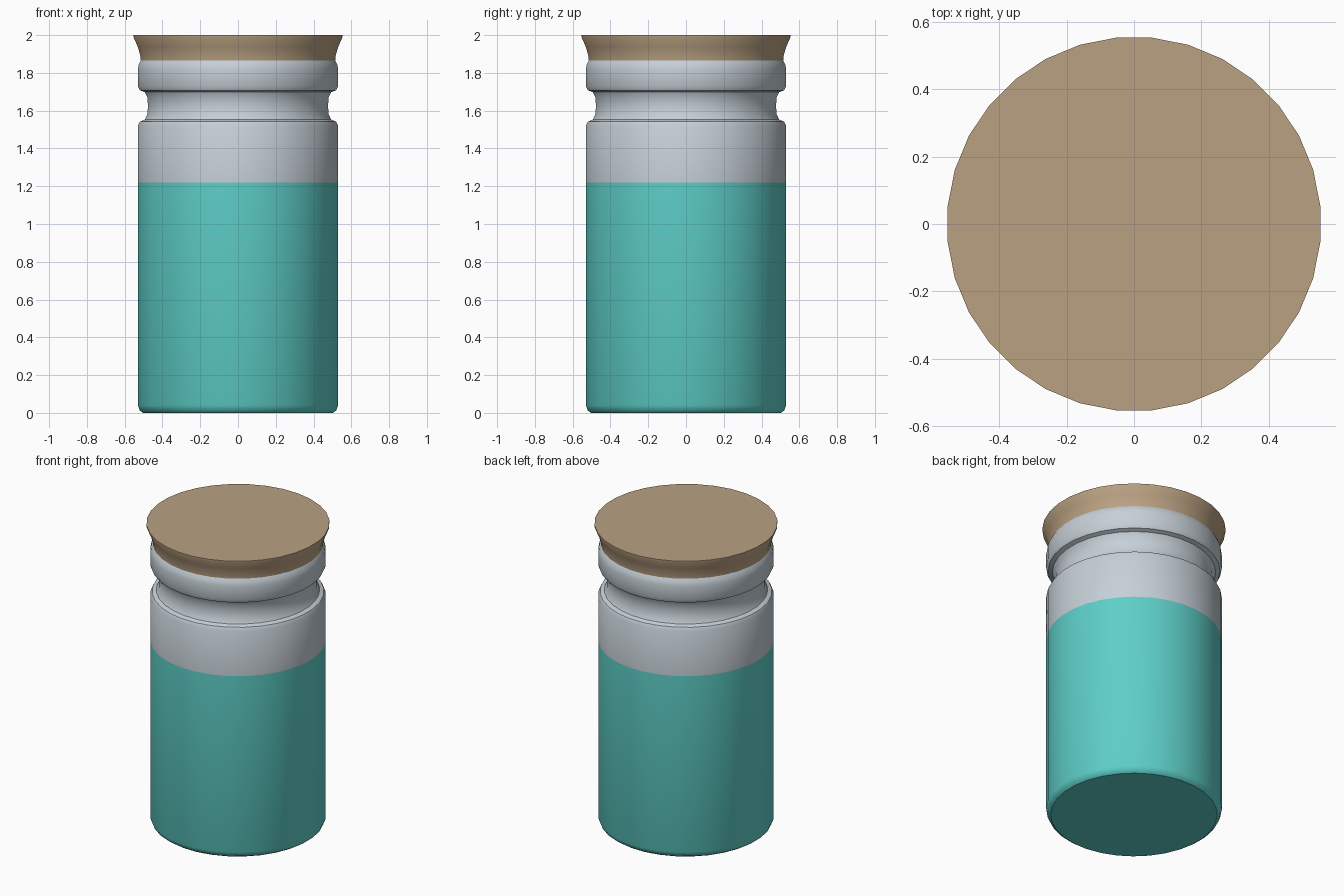
import bpy, bmesh, math

if "Cube" in bpy.data.objects:
    bpy.data.objects.remove(bpy.data.objects["Cube"])

SEGMENTS = 32


def material(name, srgb):
    m = bpy.data.materials.new(name)
    lin = [((c / 255 + 0.055) / 1.055) ** 2.4 for c in srgb]
    m.diffuse_color = (*lin, 1)
    m.use_nodes = True
    m.node_tree.nodes["Principled BSDF"].inputs["Base Color"].default_value = m.diffuse_color
    return m


def lathe(name, profile, mat, cap_bottom=False, cap_top=False):
    """Revolve (radius, height) points around z."""
    bm = bmesh.new()
    rings = []
    for r, z in profile:
        rings.append([bm.verts.new((r * math.cos(a), r * math.sin(a), z))
                      for a in ((i + 0.5) * math.tau / SEGMENTS for i in range(SEGMENTS))])
    for low, high in zip(rings, rings[1:]):
        for i in range(SEGMENTS):
            j = (i + 1) % SEGMENTS
            bm.faces.new((low[i], low[j], high[j], high[i]))
    if cap_bottom:
        bm.faces.new(rings[0][::-1])
    if cap_top:
        bm.faces.new(rings[-1])
    mesh = bpy.data.meshes.new(name)
    bm.to_mesh(mesh)
    bm.free()
    mesh.materials.append(mat)
    ob = bpy.data.objects.new(name, mesh)
    bpy.context.collection.objects.link(ob)
    bpy.ops.object.select_all(action='DESELECT')
    ob.select_set(True)
    bpy.context.view_layer.objects.active = ob
    bpy.ops.object.shade_smooth_by_angle(angle=math.radians(35))
    return ob


teal = material("teal_liquid", (94, 207, 200))
glass = material("pale_glass", (198, 208, 215))
cork = material("cork_brown", (186, 161, 130))

# Liquid-filled lower body with a small rounded foot
lathe("liquid_body",
      [(0.505, 0), (0.522, 0.012), (0.533, 0.04), (0.533, 1.22)],
      teal, cap_bottom=True)

# Clear upper body, grooved neck and rounded lip
lathe("glass_neck",
      [(0.533, 1.22), (0.533, 1.52), (0.522, 1.542), (0.496, 1.552), (0.482, 1.58),
       (0.479, 1.625), (0.482, 1.67), (0.496, 1.698), (0.522, 1.708), (0.533, 1.73),
       (0.533, 1.82), (0.528, 1.845), (0.517, 1.865)],
      glass)

# Flared cork stopper
lathe("cork_stopper",
      [(0.517, 1.865), (0.519, 1.89), (0.534, 1.94), (0.556, 1.99), (0.556, 2.0)],
      cork, cap_top=True)
